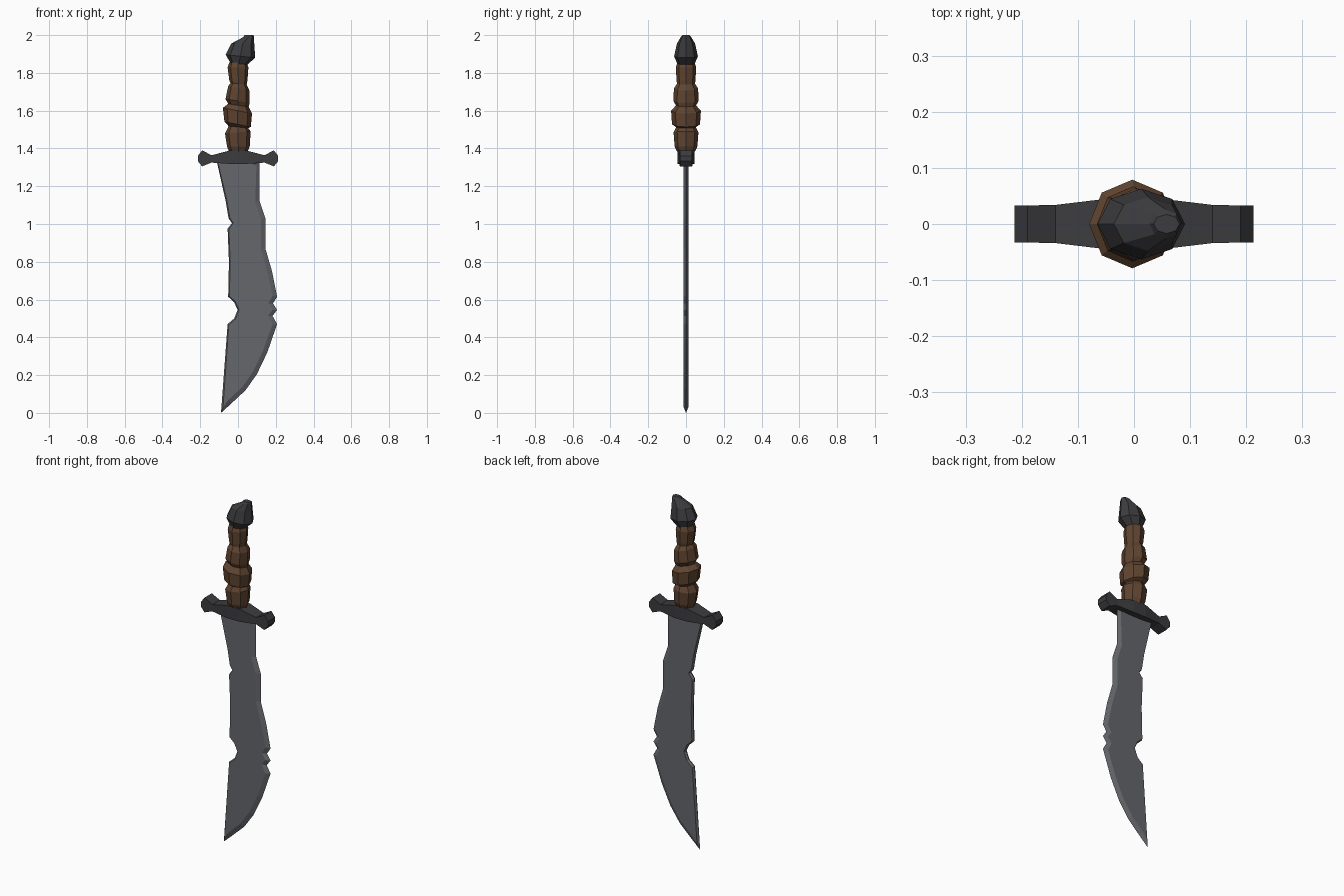
import bpy, bmesh, math
from mathutils import Vector

if "Cube" in bpy.data.objects:
    bpy.data.objects.remove(bpy.data.objects["Cube"])


def material(name, rgb):
    m = bpy.data.materials.new(name)
    m.diffuse_color = (*rgb, 1)
    m.use_nodes = True
    m.node_tree.nodes["Principled BSDF"].inputs["Base Color"].default_value = m.diffuse_color
    return m


STEEL = material("steel", (0.13, 0.135, 0.15))
IRON = material("dark_iron", (0.045, 0.045, 0.05))
LEATHER = material("brown_leather", (0.115, 0.058, 0.03))


def loft(name, rings, mat):
    """Skin equal-length vertex rings and cap both ends, flat shaded."""
    bm = bmesh.new()
    loops = [[bm.verts.new(p) for p in ring] for ring in rings]
    for a, b in zip(loops, loops[1:]):
        for i in range(len(a)):
            j = (i + 1) % len(a)
            bm.faces.new((a[i], a[j], b[j], b[i]))
    bm.faces.new(loops[0])
    bm.faces.new(loops[-1])
    bmesh.ops.recalc_face_normals(bm, faces=bm.faces)
    bmesh.ops.triangulate(bm, faces=[f for f in bm.faces if len(f.verts) > 8])
    me = bpy.data.meshes.new(name)
    bm.to_mesh(me)
    bm.free()
    me.materials.append(mat)
    ob = bpy.data.objects.new(name, me)
    bpy.context.collection.objects.link(ob)
    return ob


def octagon(z, cx, rx, ry, tilt=0.0):
    """Eight-sided ring; tilt is the rise in z per unit x."""
    ring = []
    for k in range(8):
        a = k * math.pi / 4
        dx = rx * math.cos(a)
        ring.append((cx + dx, ry * math.sin(a), z + tilt * dx))
    return ring


# Blade: notched spine, then tip and curved cutting edge, with bevelled rim
spine = [(-.113, 1.335), (-.065, 1.12), (-.05, 1.03), (-.032, 1.005),
         (-.055, .975), (-.048, .80), (-.052, .615), (-.02, .585),
         (-.002, .545), (-.02, .50), (-.055, .47)]
edge = [(-.09, 0), (-.035, .05), (.04, .12), (.10, .205), (.155, .32),
        (.207, .47), (.183, .513), (.207, .545), (.185, .58), (.207, .615),
        (.18, .75), (.145, .87), (.145, 1.03), (.115, 1.12), (.115, 1.335)]
outline = [(Vector(p), .007) for p in spine] + [(Vector(p), .024) for p in edge]
face = []
for i, (p, amount) in enumerate(outline):
    before = (p - outline[i - 1][0]).normalized()
    after = (outline[(i + 1) % len(outline)][0] - p).normalized()
    d = before + after
    face.append(p + Vector((-d.y, d.x)).normalized() * amount)
# the tip pulls straight back into the blade
face[len(spine)] = Vector((-.079, .03))
T = 0.012
loft("blade", [[(p.x, -T, p.y) for p in face],
               [(p.x, 0, p.y) for p, _ in outline],
               [(p.x, T, p.y) for p in face]], STEEL)

# Guard: rectangular sections along x, mirrored
half = [(.213, 1.333, 1.36, .033), (.19, 1.305, 1.39, .033),
        (.14, 1.325, 1.364, .034), (.04, 1.318, 1.39, .046)]
sections = [(-x, a, b, w) for x, a, b, w in half] + half[::-1]
loft("guard", [[(x, -w, a), (x, w, a), (x, w, b), (x, -w, b)]
               for x, a, b, w in sections], IRON)

# Grip: four swelling octagonal segments with slanted grooves
grip = [(1.385, .002, .050, .048, 0), (1.41, .002, .060, .060, 0),
        (1.485, -.001, .068, .066, .08), (1.513, .002, .052, .052, -.1),
        (1.528, -.002, .070, .074, -.2), (1.600, -.003, .077, .079, -.2),
        (1.628, .002, .054, .053, -.15), (1.652, -.002, .064, .067, -.15),
        (1.718, .004, .056, .064, -.2), (1.742, .003, .043, .048, -.1),
        (1.760, .002, .048, .050, 0), (1.828, .000, .055, .054, 0),
        (1.855, .000, .047, .046, 0)]
loft("grip", [octagon(*r) for r in grip], LEATHER)

# Pommel: faceted beak leaning to +x
pommel = [(1.845, .004, .042, .045, -.1), (1.888, .013, .078, .063, -.1),
          (1.955, .025, .061, .048, 0), (1.992, .056, .028, .026, .1),
          (2.0, .058, .023, .017, 0)]
loft("pommel", [octagon(*r) for r in pommel], IRON)
